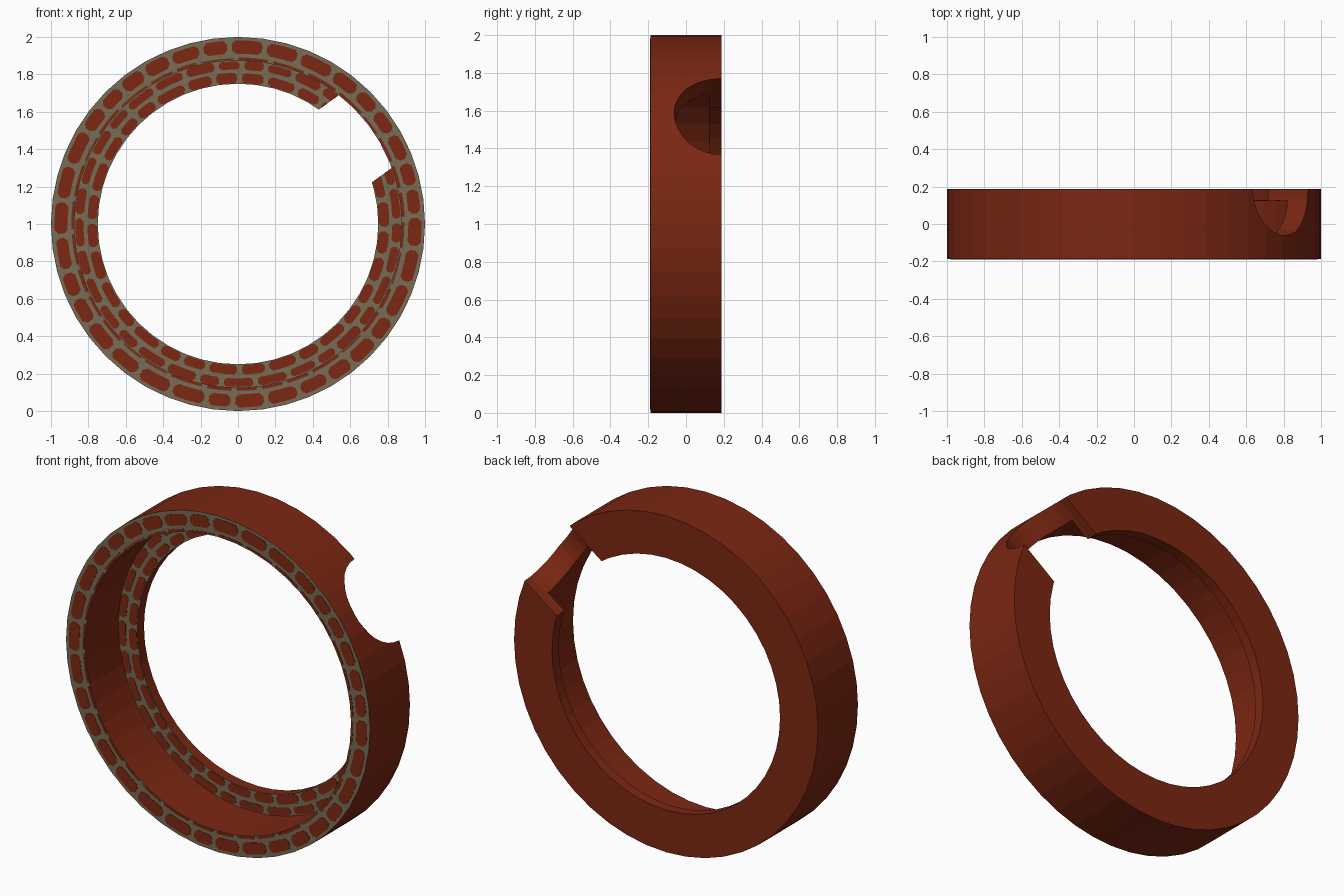
import bpy, bmesh, math, random
from mathutils import Vector, Matrix

if "Cube" in bpy.data.objects:
    bpy.data.objects.remove(bpy.data.objects["Cube"])

random.seed(4)
SIDES = 48
FRONT, FLANGE, BACK = -0.1875, 0.125, 0.1875


def material(name, rgb):
    m = bpy.data.materials.new(name)
    m.diffuse_color = (*rgb, 1)
    m.use_nodes = True
    m.node_tree.nodes["Principled BSDF"].inputs["Base Color"].default_value = m.diffuse_color
    return m


brick = material("brick red", (0.20, 0.020, 0.006))
mortar = material("mortar grey", (0.185, 0.15, 0.09))


def make_object(name, bm, mats):
    bmesh.ops.recalc_face_normals(bm, faces=bm.faces)
    me = bpy.data.meshes.new(name)
    bm.to_mesh(me)
    bm.free()
    for m in mats:
        me.materials.append(m)
    ob = bpy.data.objects.new(name, me)
    bpy.context.collection.objects.link(ob)
    return ob


def polar(r, a, y):
    return (r * math.cos(a), y, 1 + r * math.sin(a))


# Ring: stepped profile revolved around the y axis
profile = [(1, FRONT), (1, BACK), (0.75, BACK), (0.75, FLANGE), (0.875, FLANGE), (0.875, FRONT)]
bm = bmesh.new()
loops = [[bm.verts.new(polar(r, 2 * math.pi * i / SIDES, y)) for r, y in profile] for i in range(SIDES)]
n = len(profile)
for i in range(SIDES):
    a, b = loops[i], loops[(i + 1) % SIDES]
    for j in range(n):
        k = (j + 1) % n
        bm.faces.new((a[j], a[k], b[k], b[j]))
bm.normal_update()
bmesh.ops.recalc_face_normals(bm, faces=bm.faces)
for f in bm.faces:
    f.material_index = 1 if f.normal.y < -0.9 else 0
ring = make_object("brick_ring", bm, [brick, mortar])


# Brick plates laid in courses on the forward-facing surfaces
def add_brick(bm, r0, r1, a0, a1, y):
    c = min(0.02, (r1 - r0) * 0.3)
    ca = c / r1
    am = (a0 + a1) / 2
    pts = [(r0, a0 + ca), (r0, am), (r0, a1 - ca), (r0 + c, a1), (r1 - c, a1),
           (r1, a1 - ca), (r1, am), (r1, a0 + ca), (r1 - c, a0), (r0 + c, a0)]
    front = [bm.verts.new(polar(r, a, y - 0.002)) for r, a in pts]
    back = [bm.verts.new(polar(r, a, y + 0.001)) for r, a in pts]
    bm.faces.new(front)
    bm.faces.new(back[::-1])
    for i in range(len(pts)):
        k = (i + 1) % len(pts)
        bm.faces.new((front[i], back[i], back[k], front[k]))


def course(bm, r0, r1, count, y):
    weights = [random.uniform(0.8, 1.2) for _ in range(count)]
    total = sum(weights)
    a = random.uniform(0, 0.2)
    gap = 0.026 / r1
    for w in weights:
        step = 2 * math.pi * w / total
        d = random.uniform(0, 0.006)
        add_brick(bm, r0 + d / 2, r1 - d, a, a + step - gap, y)
        a += step


bm = bmesh.new()
course(bm, 0.910, 0.983, 35, FRONT)
course(bm, 0.876, 0.893, 33, FRONT)
make_object("rim_bricks", bm, [brick])
bm = bmesh.new()
course(bm, 0.824, 0.874, 33, FLANGE)
course(bm, 0.752, 0.809, 32, FLANGE)
flange_bricks = make_object("flange_bricks", bm, [brick])

# Round notch cut radially through the back of the ring
ang = math.radians(36)
axis = Vector((math.cos(ang), 0, math.sin(ang)))
bm = bmesh.new()
bmesh.ops.create_cone(bm, cap_ends=True, segments=32, radius1=0.25, radius2=0.25, depth=0.8,
                      matrix=Matrix.Translation(Vector((0, BACK, 1)) + axis * 0.9)
                      @ axis.to_track_quat('Z', 'Y').to_matrix().to_4x4())
cutter = make_object("notch_cutter", bm, [brick])
cutter.hide_render = True
for ob in (ring, flange_bricks):
    mod = ob.modifiers.new("notch", 'BOOLEAN')
    mod.operation = 'DIFFERENCE'
    mod.solver = 'EXACT'
    mod.object = cutter
    bpy.context.view_layer.objects.active = ob
    bpy.ops.object.modifier_apply(modifier=mod.name)
bpy.data.objects.remove(cutter)
